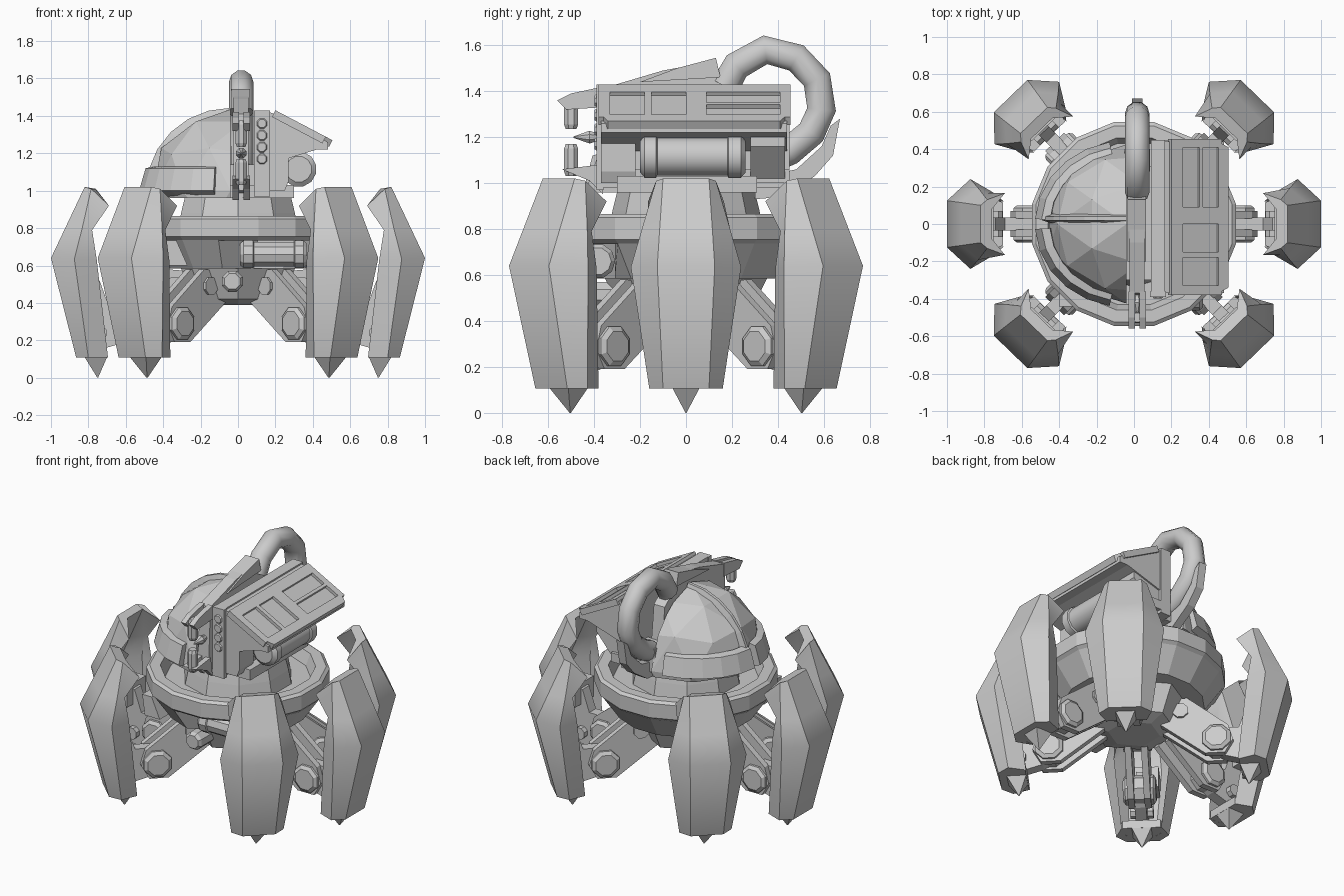
import bpy, bmesh, math
from mathutils import Matrix, Vector

if "Cube" in bpy.data.objects:
    bpy.data.objects.remove(bpy.data.objects["Cube"])

grey = bpy.data.materials.new("light_grey")
grey.diffuse_color = (0.6, 0.6, 0.6, 1)
grey.use_nodes = True
grey.node_tree.nodes["Principled BSDF"].inputs["Base Color"].default_value = grey.diffuse_color
I = Matrix.Identity(4)


def finish(name, bm, M=I, smooth=0):
    bmesh.ops.recalc_face_normals(bm, faces=bm.faces)
    me = bpy.data.meshes.new(name)
    bm.to_mesh(me)
    bm.free()
    me.materials.append(grey)
    ob = bpy.data.objects.new(name, me)
    bpy.context.collection.objects.link(ob)
    ob.matrix_world = M
    if smooth:
        bpy.ops.object.select_all(action='DESELECT')
        ob.select_set(True)
        bpy.context.view_layer.objects.active = ob
        bpy.ops.object.shade_smooth_by_angle(angle=math.radians(smooth))
    return ob


def loft(name, rings, M=I, smooth=0):
    """Skin closed rings of points and cap both ends."""
    bm = bmesh.new()
    vs = [[bm.verts.new(p) for p in r] for r in rings]
    n = len(vs[0])
    for a, b in zip(vs, vs[1:]):
        for i in range(n):
            j = (i + 1) % n
            bm.faces.new((a[i], a[j], b[j], b[i]))
    bm.faces.new(vs[0])
    bm.faces.new(vs[-1])
    return finish(name, bm, M, smooth)


def prism(name, poly, axis, lo, hi, M=I):
    """Extrude a 2D outline along x (y,z points), y (x,z) or z (x,y)."""
    def pt(p, d):
        q = list(p)
        q.insert(axis, d)
        return q
    return loft(name, [[pt(p, d) for p in poly] for d in (lo, hi)], M)


def box(name, x0, x1, y0, y1, z0, z1, M=I):
    return prism(name, [(x0, y0), (x1, y0), (x1, y1), (x0, y1)], 2, z0, z1, M)


def lathe(name, prof, n, origin=(0, 0, 0), axis='Z', M=I, smooth=0):
    """Turn (radius, height) points about an axis through origin."""
    R = {'Z': I, 'Y': Matrix.Rotation(-math.pi / 2, 4, 'X'),
         'X': Matrix.Rotation(math.pi / 2, 4, 'Y')}[axis]
    T = Matrix.Translation(origin) @ R
    rings = [[T @ Vector((r * math.cos(a), r * math.sin(a), h))
              for a in [(i + .5) * math.tau / n for i in range(n)]] for r, h in prof]
    return loft(name, rings, M, smooth)


# ---- six legs: armour shell, foot, spike, thigh, shin and joints
# level: (r, z, half width) of the outer edge, side corner and inner lip
LEVELS = [((.82, 1.02, .10), (.785, 1.01, .13), (.69, .92, .165)),
          ((.924, .80, .1145), (.833, .80, .192), (.78, .79, .165)),
          ((1.0, .64, .125), (.875, .635, .24), (.755, .63, .17)),
          ((.865, .107, .10), (.80, .107, .16), (.695, .107, .12))]
THIGH = [(.22, .40), (.26, .57), (.38, .58), (.63, .38), (.66, .28), (.61, .19), (.49, .19)]
SHIN = [(.50, .25), (.60, .19), (.74, .15), (.84, .18), (.92, .50), (.84, .58),
        (.74, .52), (.69, .38), (.56, .38)]


def leg(M):
    rings = []
    for o, c, f in LEVELS:
        half = [(r, w, z) for r, z, w in (f, c, o)]
        inner = [(o[0] - .06, o[2] - .02, o[1] - .01), (c[0] - .03, c[2] - .045, c[1] - .01)]
        if o[1] < .2:
            inner = [(x, y, o[1]) for x, y, z in inner]
        rings.append(half + [(x, -y, z) for x, y, z in half[::-1]] +
                     [(x, -y, z) for x, y, z in inner[::-1]] + inner)
    loft("leg_armour", rings, M, 42)
    prism("foot_block", [(.70, -.115), (.80, -.15), (.855, -.095), (.855, .095), (.80, .15), (.70, .115)],
          2, .108, .16, M)
    loft("foot_spike", [[(.70, -.06, .11), (.82, -.06, .11), (.82, .06, .11), (.70, .06, .11)],
                        [(.748, -.002, 0), (.752, -.002, 0), (.752, .002, 0), (.748, .002, 0)]], M)
    for s in (-1, 1):
        prism("thigh_plate", THIGH, 1, s * .03, s * .07, M)
    prism("shin", SHIN, 1, -.035, .035, M)
    box("shin_bracket", .75, .92, -.10, .10, .42, .56, M)
    lathe("knee_bolt", [(.07, -.10), (.092, -.085), (.092, .085), (.07, .10)], 8, (.56, 0, .29), 'Y', M)
    lathe("hip_bolt", [(.05, -.085), (.05, .085)], 8, (.34, 0, .49), 'Y', M)
    lathe("ankle_bolt", [(.04, -.07), (.04, .07)], 8, (.74, 0, .24), 'Y', M)


for deg, shift in ((0, 0), (180, 0), (46, -.05), (134, -.05), (226, -.05), (314, -.05)):
    leg(Matrix.Rotation(math.radians(deg), 4, 'Z') @ Matrix.Translation((shift, 0, 0)))

# ---- chassis: keel, sloping drum with a front recess, rim ring, turret neck
lathe("keel", [(.16, .39), (.27, .42), (.36, .60)], 6)
drum = lathe("drum", [(.30, .585), (.43, .585), (.535, .737)], 16)
for v in drum.data.vertices:
    if v.co.x > 0 and v.co.y < -.31:
        v.co.y = -.31
lathe("rim_ring", [(.40, .735), (.53, .735), (.555, .755), (.555, .85), (.535, .865),
                   (.47, .865), (.44, .79), (.1, .79)], 16)
lathe("turret_neck", [(.34, .78), (.32, .88), (.29, 1.0)], 10)
box("turret_floor", -.26, .30, -.30, .31, .96, 1.03)
lathe("neck_bolt", [(.05, 0), (.05, .05)], 8, (-.20, -.36, 1.03), 'Y')

# ---- front canister and front lamp
lathe("front_canister", [(.06, 0), (.077, .02), (.077, .07), (.068, .075), (.068, .29),
                         (.077, .295), (.077, .34), (.06, .36)], 10, (.01, -.385, .66), 'X')
lathe("front_lamp", [(.045, 0), (.06, .02), (.06, .16)], 8, (-.03, -.44, .515), 'Y')
prism("front_bracket", [(-.40, .735), (-.33, .735), (-.27, .60), (-.38, .60)], 1, -.44, -.28)

# ---- faceted half dome on the left side
bm = bmesh.new()
bmesh.ops.create_icosphere(bm, subdivisions=2, radius=1,
                           matrix=Matrix.Translation((-.04, 0, 1.0)) @ Matrix.Diagonal((.435, .425, .435, 1)))
for co, no in (((-.04, 0, 0), (1, 0, 0)), ((0, 0, .96), (0, 0, -1))):
    cut = bmesh.ops.bisect_plane(bm, geom=bm.verts[:] + bm.edges[:] + bm.faces[:],
                                 plane_co=co, plane_no=no, clear_outer=True)
    edges = [e for e in cut['geom_cut'] if isinstance(e, bmesh.types.BMEdge)]
    bmesh.ops.contextual_create(bm, geom=edges)
finish("dome", bm)


def arc_band(name, half, r_in, r_out, a0, a1, n, y=0.0):
    rings = []
    for i in range(n + 1):
        a = a0 + (a1 - a0) * i / n
        c, s = math.cos(a), math.sin(a)
        rings.append([(-.04 - r * c * 1.02, y + w, 1.0 + r * s)
                      for r, w in ((r_in, -half), (r_out, -half * .4), (r_out, half * .4), (r_in, half))])
    loft(name, rings)


# ridge over the dome and skirt plates round its edge
arc_band("dome_ridge", .025, .40, .443, 0, math.pi / 2, 6, .03)
for s in (-1, 1):
    loft("dome_skirt", [[(-.04 - r * math.cos(a), s * r * .91 * math.sin(a), z)
                         for r, z in ((.40, .96), (.49, 1.0), (.455, 1.12), (.41, 1.13))]
                        for a in [.06 + i * .265 for i in range(6)]])

# ---- central spine with front claw
prism("spine", [(-.39, 1.0), (-.37, 1.41), (-.10, 1.49), (.12, 1.53), (.16, 1.44), (.26, 1.36),
                (.30, 1.0), (0, .95)], 0, -.025, .055)
prism("spine_crest", [(-.20, 1.44), (-.04, 1.50), (.13, 1.545), (.15, 1.46)], 0, -.035, .065)
for x0, x1 in ((-.03, .005), (.03, .065)):
    prism("upper_jaw", [(-.56, 1.36), (-.50, 1.39), (-.36, 1.42), (-.36, 1.33), (-.52, 1.32)], 0, x0, x1)
    prism("lower_jaw", [(-.54, 1.06), (-.38, 1.08), (-.36, .95), (-.42, 1.01)], 0, x0, x1)
for z in (1.235, 1.03):
    lathe("claw_pin", [(.025, 0), (.033, .02), (.033, .12), (.025, .14)], 8, (.017, -.50, z))
lathe("claw_spike", [(.003, -.10), (.03, -.03), (.02, 0), (.02, .08)], 8, (.017, -.39, 1.2), 'Y')

# ---- looping hose and the curved blade behind it
path = [(.17, 1.42), (.22, 1.51), (.345, 1.58), (.48, 1.545), (.57, 1.45), (.59, 1.32),
        (.545, 1.22), (.45, 1.14), (.36, 1.10)]
rings = []
for i, (y, z) in enumerate(path):
    a, b = path[max(i - 1, 0)], path[min(i + 1, len(path) - 1)]
    t = Vector((0, b[0] - a[0], b[1] - a[1])).normalized()
    nrm = t.cross(Vector((1, 0, 0)))
    rings.append([Vector((.017, y, z)) + .066 * (math.cos(k * math.tau / 10) * Vector((1, 0, 0)) +
                  math.sin(k * math.tau / 10) * nrm) for k in range(10)])
loft("hose", rings, smooth=40)
box("hose_socket", -.05, .085, .28, .40, .98, 1.14)
prism("tail_blade", [(.67, 1.28), (.63, 1.25), (.59, 1.16), (.48, 1.06), (.30, 1.02), (.30, .93),
                     (.42, .94), (.56, 1.03), (.64, 1.12)], 0, -.01, .045)

# ---- weapon rack on the right: upright plate, lights, sloping panel, tank
box("rack_plate", .09, .165, -.37, .45, .98, 1.43)
box("rack_front", .085, .17, -.39, -.36, .97, 1.43)
for i in range(4):
    lathe("rack_light", [(.024, -.008), (.03, 0), (.03, .02)], 8, (.128, -.39, 1.17 + i * .063), 'Y')

# sloping panel, its top face sunk as windows between bars
A, B = Vector((.20, 0, 1.43)), Vector((.505, 0, 1.27))
d = (B - A).normalized()
up = Vector((-d.z, 0, d.x))
prism("panel_body", [(.165, 1.42), (.20, 1.41), (.48, 1.26), (.48, 1.22), (.42, 1.22), (.165, 1.14)],
      1, -.37, .44)


def slab(name, s0, s1, y0, y1, taper=0):
    loft(name, [[A + d * s - up * h + Vector((0, y + k * t, 0))
                 for s, h, t in ((s0, 0, 0), (s1, 0, 1), (s1, .04, 1), (s0, .04, 0))]
                for y, k in ((y0, taper), (y1, -taper))])


L = (B - A).length
slab("panel_top_rail", 0, .07, -.38, .455)
slab("panel_bottom_rail", L - .06, L, -.37, .44, .03)
for y0, y1 in ((-.38, -.33), (-.18, -.15), (0, .09), (.41, .455)):
    slab("panel_bar", .06, L - .04, y0, y1)
slab("panel_slat", .17, .19, .05, .42)

# rack lower frame and tank
prism("rack_front_bracket", [(.16, 1.0), (.25, 1.0), (.27, 1.05), (.27, 1.24), (.16, 1.24)], 1, -.37, -.22)
prism("rack_rear_bracket", [(.16, 1.02), (.24, 1.02), (.36, 1.16), (.36, 1.24), (.16, 1.24)], 1, .28, .43)
box("rack_sill", .14, .24, -.37, .45, 1.0, 1.06)
lathe("tank", [(.07, -.20), (.095, -.18), (.095, -.13), (.085, -.125), (.085, .18), (.095, .185),
               (.095, .24), (.07, .26)], 12, (.325, 0, 1.115), 'Y', smooth=35)
box("tank_mount", .15, .32, -.12, .18, 1.07, 1.17)
